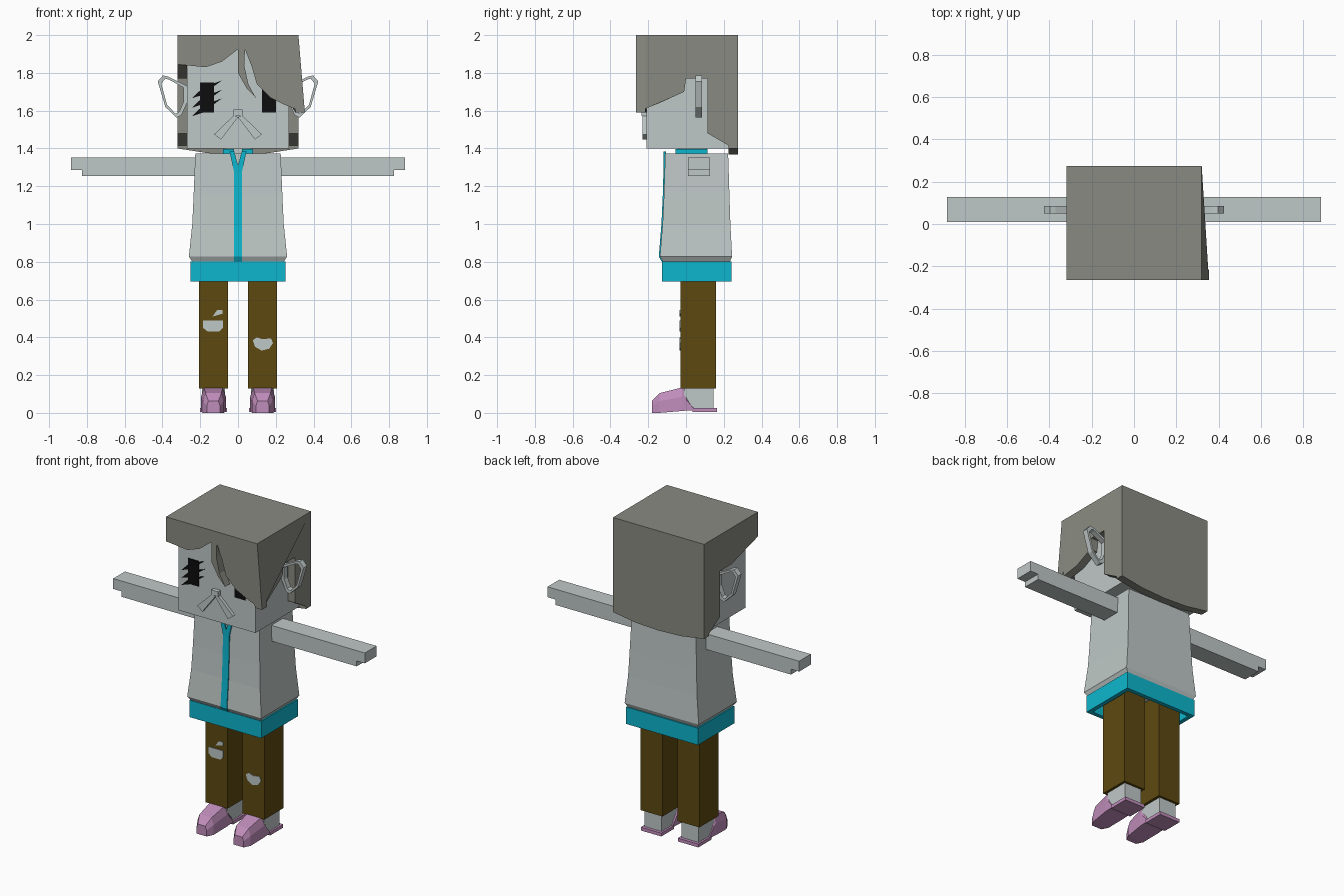
import bpy, bmesh

cube = bpy.data.objects.get("Cube")
if cube:
    bpy.data.objects.remove(cube, do_unlink=True)


def material(name, rgb):
    m = bpy.data.materials.new(name)
    m.use_nodes = True
    m.diffuse_color = (*rgb, 1)
    m.node_tree.nodes["Principled BSDF"].inputs["Base Color"].default_value = (*rgb, 1)
    return m


SKIN = material("pale_grey", (0.52, 0.58, 0.57))
HAIR = material("warm_grey", (0.25, 0.255, 0.22))
CYAN = material("cyan", (0.004, 0.47, 0.62))
BROWN = material("brown", (0.11, 0.066, 0.005))
PINK = material("pink", (0.53, 0.27, 0.50))
BLACK = material("black", (0.004, 0.004, 0.004))


def finish(name, bm, mat, mirror=False):
    bmesh.ops.recalc_face_normals(bm, faces=bm.faces)
    mesh = bpy.data.meshes.new(name)
    bm.to_mesh(mesh)
    bm.free()
    mesh.materials.append(mat)
    ob = bpy.data.objects.new(name, mesh)
    bpy.context.scene.collection.objects.link(ob)
    if mirror:
        ob.modifiers.new("mirror", 'MIRROR')
    return ob


def place(p, axis, d):
    """Put a 2D point on a plane across the given axis."""
    u, v = p
    return {"x": (d, u, v), "y": (u, d, v), "z": (u, v, d)}[axis]


def loft(name, rings, mat, mirror=False):
    bm = bmesh.new()
    loops = [[bm.verts.new(p) for p in ring] for ring in rings]
    n = len(loops[0])
    for a, b in zip(loops, loops[1:]):
        for i in range(n):
            j = (i + 1) % n
            bm.faces.new((a[i], a[j], b[j], b[i]))
    bm.faces.new(loops[0])
    bm.faces.new(loops[-1])
    return finish(name, bm, mat, mirror)


def prism(name, pts, axis, lo, hi, mat, mirror=False):
    return loft(name, [[place(p, axis, d) for p in pts] for d in (lo, hi)], mat, mirror)


def rect(x0, x1, y0, y1):
    return [(x0, y0), (x1, y0), (x1, y1), (x0, y1)]


def box(name, x, y, z, mat, mirror=False):
    return prism(name, rect(*x, *y), "z", *z, mat, mirror)


def frame(name, outer, inner, axis, lo, hi, mat, mirror=False):
    """Flat closed frame with a hole."""
    bm = bmesh.new()
    loops = [[bm.verts.new(place(p, axis, d)) for p in pts]
             for pts, d in ((outer, lo), (outer, hi), (inner, hi), (inner, lo))]
    n = len(outer)
    for k in range(4):
        a, b = loops[k], loops[(k + 1) % 4]
        for i in range(n):
            j = (i + 1) % n
            bm.faces.new((a[i], a[j], b[j], b[i]))
    return finish(name, bm, mat, mirror)


# Head
box("head", (-0.27, 0.27), (-0.21, 0.225), (1.4, 1.95), SKIN)

# Hair: top slab, fringe, back and two side panels
box("hair_top", (-0.32, 0.32), (-0.265, 0.275), (1.95, 2.0), HAIR)
fringe = [(-0.32, 2), (-0.32, 1.845), (-0.17, 1.83), (-0.085, 1.86), (0, 1.925),
          (0, 1.8), (0.045, 1.72), (0.095, 1.667), (0.055, 1.74), (0.033, 1.84),
          (0.037, 1.925), (0.074, 1.83), (0.1, 1.74), (0.17, 1.67), (0.25, 1.63),
          (0.354, 1.59), (0.32, 2)]
prism("hair_fringe", fringe, "y", -0.265, -0.215, HAIR)
prism("hair_back", [(-0.32, 2), (-0.32, 1.4), (-0.16, 1.375), (0, 1.368),
                    (0.16, 1.375), (0.32, 1.4), (0.32, 2)], "y", 0.225, 0.275, HAIR)
rear = [(0, 1.77), (0.115, 1.77), (0.115, 1.48), (0.235, 1.41), (0.275, 1.4), (0.275, 2)]
left = prism("hair_left_side", [(-0.265, 2), (-0.265, 1.59), (-0.13, 1.645), (-0.01, 1.7)] + rear,
             "x", 0.27, 0.32, HAIR)
for v in left.data.vertices:
    if v.co.y < -0.2 and v.co.z < 1.6:
        v.co.x += 0.034
prism("hair_right_side", [(-0.265, 2), (-0.265, 1.845)] + rear, "x", -0.32, -0.27, HAIR)

# Hoop ears
ear = [(0.425, 1.755), (0.397, 1.787), (0.37, 1.78), (0.27, 1.73),
       (0.27, 1.64), (0.3, 1.575), (0.325, 1.563), (0.385, 1.62)]
hole = [(0.347 + (x - 0.347) * 0.76, 1.685 + (z - 1.685) * 0.83) for x, z in ear]
frame("ear", ear, hole, "y", 0.05, 0.085, SKIN, True)

# Eyes and lashes
prism("eye", rect(0.127, 0.2, 1.59, 1.75), "y", -0.216, -0.209, BLACK, True)
for i, z in enumerate((1.57, 1.615, 1.665)):
    prism(f"lash_{i + 1}", [(-0.245, z), (-0.19, z + 0.018), (-0.085, z + 0.095),
                            (-0.14, z + 0.075), (-0.21, z + 0.035)],
          "y", -0.217, -0.209, BLACK)

# Nose and whiskers
box("nose", (-0.025, 0.025), (-0.235, -0.2), (1.573, 1.605), SKIN)
prism("whisker", [(0.022, 1.575), (0, 1.565), (0.09, 1.447), (0.126, 1.475)],
      "y", -0.23, -0.2, SKIN, True)

# Torso, flared at the hem
torso = [(0.8, 0.242, -0.122, 0.232), (0.828, 0.26, -0.138, 0.244),
         (1.0, 0.242, -0.124, 0.235), (1.15, 0.235, -0.117, 0.23), (1.372, 0.226, -0.11, 0.223)]
loft("torso", [[(x, y, z) for x, y in rect(-w, w, f, b)] for z, w, f, b in torso], SKIN)

# Zip strip following the torso front, collar straps and collar
loft("zip", [[(x, y, z) for x, y in rect(-0.022, 0.022, f - 0.006, f + 0.02)]
             for z, w, f, b in torso[:-1] + [(1.29, 0, -0.113, 0)]], CYAN)
prism("collar_strap", [(0, 1.27), (0.022, 1.28), (0.045, 1.385), (0.02, 1.385), (0, 1.31)],
      "y", -0.12, -0.105, CYAN, True)
prism("collar_flap", rect(0.02, 0.08, 1.372, 1.396), "y", -0.055, 0.115, CYAN, True)
box("neck", (-0.07, 0.07), (-0.04, 0.11), (1.36, 1.41), SKIN)

# Hollow hem band
frame("hem_band", rect(-0.252, 0.252, -0.126, 0.24), rect(-0.225, 0.225, -0.1, 0.214),
      "z", 0.695, 0.802, CYAN)

# Arms with a notched hand
prism("arm", [(0.21, 1.253), (0.826, 1.253), (0.826, 1.287), (0.883, 1.287),
              (0.883, 1.353), (0.21, 1.353)], "y", 0.01, 0.127, SKIN, True)

# Legs and ankles
box("trouser_leg", (0.053, 0.206), (-0.03, 0.16), (0.13, 0.802), BROWN, True)
box("ankle", (0.07, 0.19), (-0.01, 0.145), (0.02, 0.132), SKIN, True)

# Torn patches on the trousers
tears = {
    "knee_tear_right": [(-0.185, 0.49), (-0.185, 0.45), (-0.16, 0.43), (-0.1, 0.43),
                        (-0.08, 0.45), (-0.08, 0.49)],
    "small_tear_right": [(-0.135, 0.51), (-0.11, 0.545), (-0.082, 0.545), (-0.082, 0.525)],
    "knee_tear_left": [(0.078, 0.385), (0.09, 0.35), (0.125, 0.33), (0.165, 0.34),
                       (0.185, 0.37), (0.175, 0.395), (0.13, 0.39), (0.1, 0.4)],
}
for name, pts in tears.items():
    prism(name, pts, "y", -0.034, -0.029, SKIN)

# Shoes: tapered upper over the toes and a thin heel sole
upper = [(-0.18, 0.035, 0.0, 0.063), (-0.14, 0.056, 0.0, 0.105), (-0.02, 0.066, 0.01, 0.135),
         (0.0, 0.066, 0.012, 0.11), (0.045, 0.066, 0.012, 0.022)]
loft("shoe", [[(0.13 - w, y, lo), (0.13 + w, y, lo), (0.13 + w, y, lo + (hi - lo) * 0.6),
               (0.13 + w * 0.75, y, hi), (0.13 - w * 0.75, y, hi),
               (0.13 - w, y, lo + (hi - lo) * 0.6)] for y, w, lo, hi in upper], PINK, True)
box("shoe_heel", (0.058, 0.202), (0.035, 0.165), (0.004, 0.025), PINK, True)
